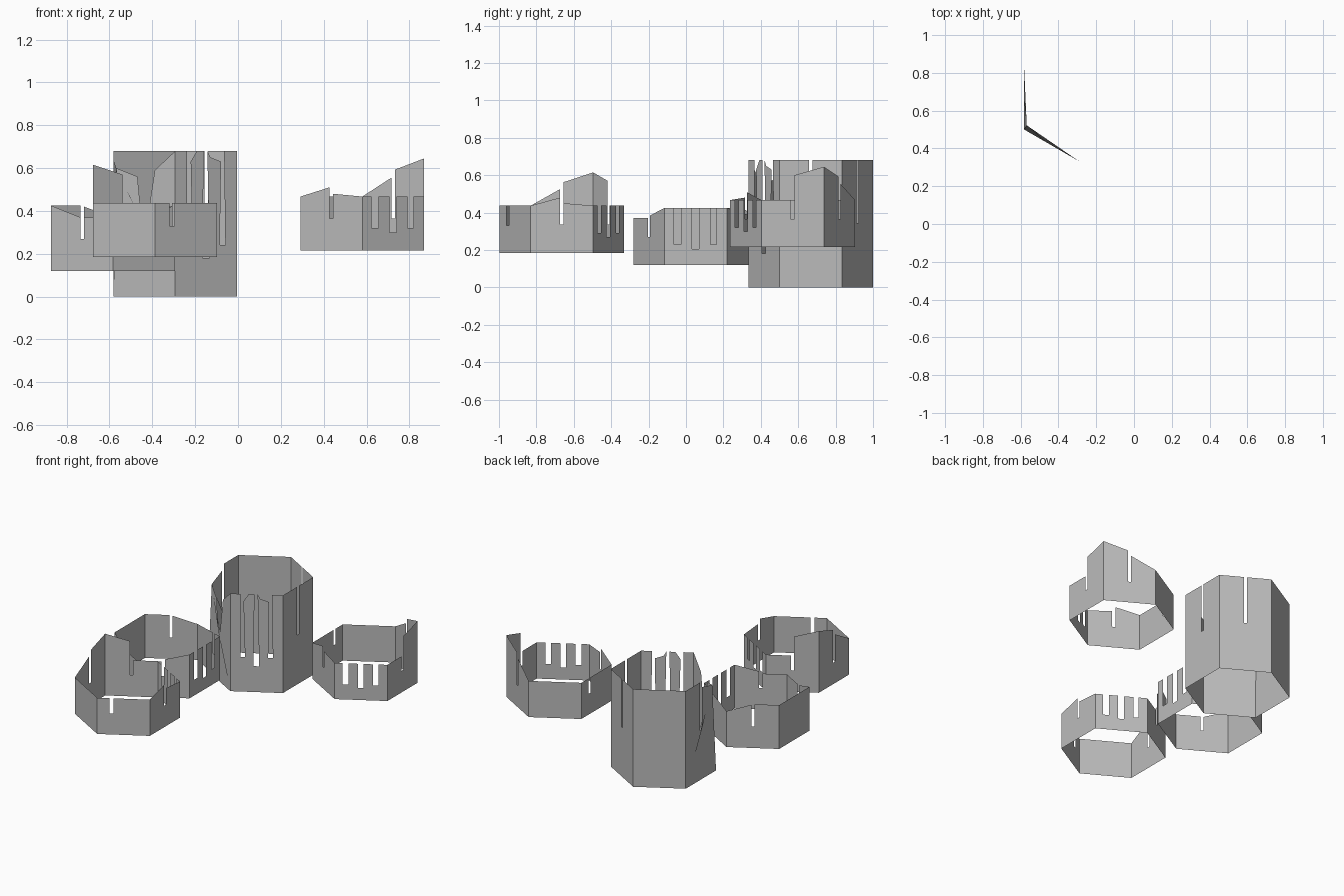
import bpy, bmesh
from math import cos, sin, radians
from mathutils import Vector

cube = bpy.data.objects.get("Cube")
if cube:
    bpy.data.objects.remove(cube, do_unlink=True)

RADIUS = 0.3335

# Single grey sheet material
grey = bpy.data.materials.new("plain_grey")
grey.use_nodes = True
colour = (0.5, 0.5, 0.5, 1)
grey.diffuse_color = colour
grey.node_tree.nodes["Principled BSDF"].inputs["Base Color"].default_value = colour


def slotted(height, slots=()):
    """Level wall top cut by slots given as (start, end, floor)."""
    top = [(0, height)]
    for u0, u1, floor in slots:
        top += [(u0, height), (u0, floor), (u1, floor), (u1, height)]
    return top + [(1, height)]


def split(start, left, right, end, floor=0.15):
    """Sloping wall top with one narrow slot in the middle."""
    return [(0, start), (0.47, left), (0.47, floor),
            (0.53, floor), (0.53, right), (1, end)]


def corner(k):
    a = radians(60 * k - 30)
    return Vector((cos(a), sin(a), 0)) * RADIUS


def ring(name, centre, walls, turn=0):
    """Open six-sided ring of thin walls, anticlockwise from the +x wall."""
    bm = bmesh.new()
    for k, top in enumerate(walls):
        a, b = corner(k + turn), corner(k + turn + 1)
        outline = [(0, 0), (1, 0)] + top[::-1]
        bm.faces.new([bm.verts.new(a.lerp(b, u) + Vector((0, 0, z)))
                      for u, z in outline])
    bmesh.ops.remove_doubles(bm, verts=bm.verts[:], dist=0.0005)
    mesh = bpy.data.meshes.new(name)
    bm.to_mesh(mesh)
    bm.free()
    mesh.materials.append(grey)
    obj = bpy.data.objects.new(name, mesh)
    obj.location = centre
    bpy.context.collection.objects.link(obj)
    return obj


# Three slots shared by the fingered walls
def three_slots(side, middle):
    return [(0.15, 0.26, side), (0.44, 0.55, middle), (0.73, 0.83, side)]


side_slot = [(0.23, 0.31, 0.145)]

# Two matching low rings with a raised corner
LOW = 0.252
low_walls = [
    split(LOW, LOW, 0.385, 0.43),
    split(0.43, 0.378, 0.34, LOW),
    slotted(LOW),
    slotted(LOW, side_slot),
    split(LOW, 0.295, 0.265, LOW),
    slotted(LOW, three_slots(0.105, 0.085)),
]
ring("left_ring", (0.58, 0.57, 0.215), low_walls)
ring("front_ring", (-0.387, -0.664, 0.185), low_walls, turn=2)

# Middle ring with dipped front and back corners
MID, DIP = 0.305, 0.25
ring("right_ring", (-0.583, 0.053, 0.12), [
    slotted(MID, three_slots(0.11, 0.085)),
    [(0, MID), (0.23, 0.292), (0.23, 0.145), (0.31, 0.145), (0.31, 0.288), (1, DIP)],
    split(DIP, 0.3, MID, MID),
    slotted(MID),
    split(MID, DIP, DIP, DIP),
    split(DIP, DIP, 0.265, MID),
])

# Tall tower, with uneven fingers on one wall
TALL, DEEP = 0.68, 0.345
fingers = [(0, TALL), (0.19, TALL), (0.19, 0.24), (0.28, 0.24), (0.25, 0.63),
           (0.35, TALL), (0.46, TALL), (0.44, 0.18), (0.55, 0.18), (0.52, TALL),
           (0.57, 0.65), (0.74, 0.63), (0.72, 0.24), (0.81, 0.24), (0.79, TALL),
           (1, TALL)]
torn = [(0, 0.6), (0.39, 0.56), (0.46, DEEP), (0.54, DEEP), (0.67, 0.59), (1, TALL)]
tower = ring("tower", (-0.293, 0.667, 0), [
    split(TALL, TALL, TALL, TALL, DEEP),
    split(TALL, TALL, TALL, TALL, DEEP),
    slotted(TALL),
    split(TALL, TALL, 0.64, 0.6, DEEP),
    torn,
    fingers,
])

# Bend the torn corner of the tower slightly inward
torn_corner = corner(4)
for v in tower.data.vertices:
    if v.co.z > 0.5 and (v.co.xy - torn_corner.xy).length < 0.02:
        v.co += Vector((0.014, 0.022, 0))
